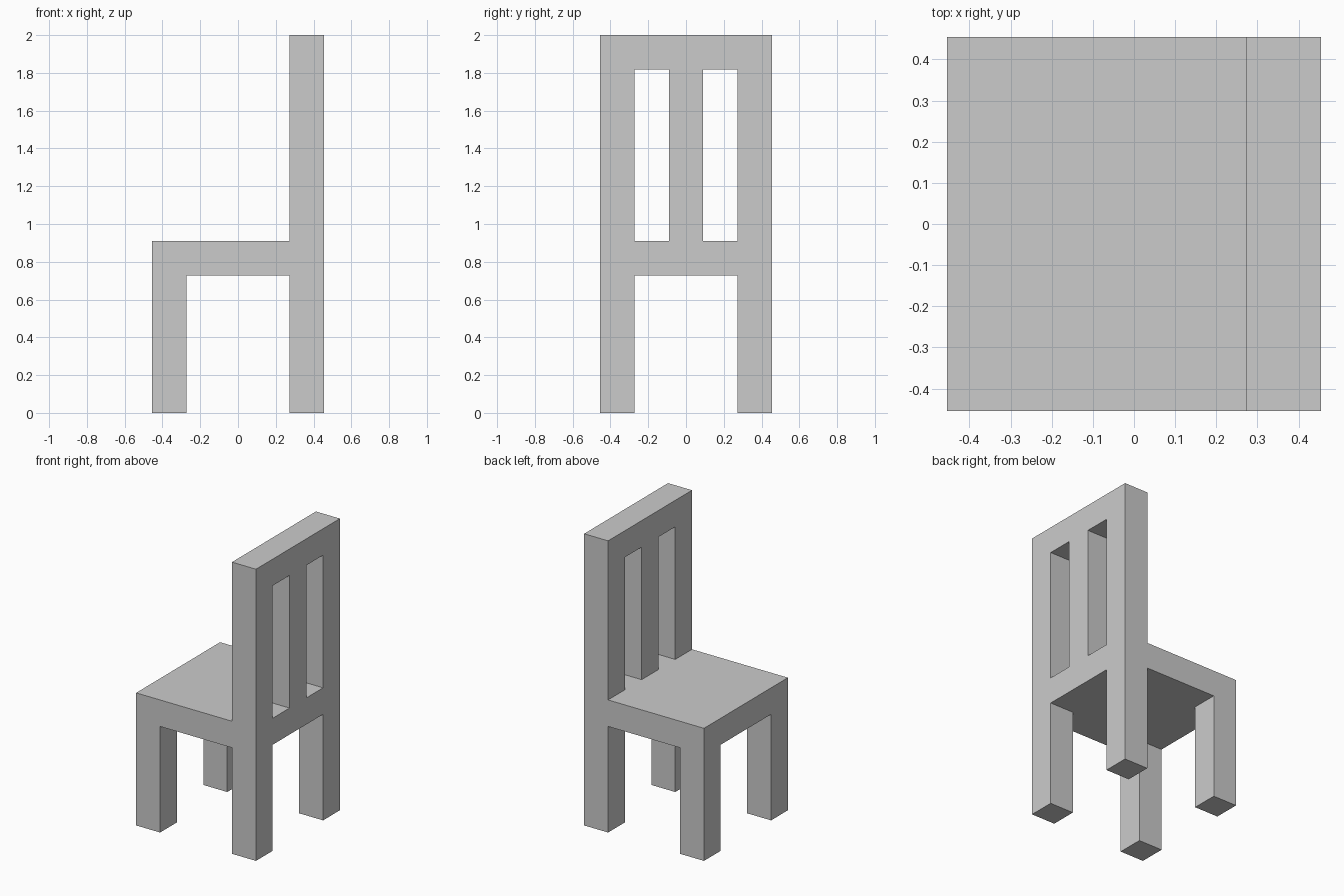
import bpy
import bmesh

if "Cube" in bpy.data.objects:
    bpy.data.objects.remove(bpy.data.objects["Cube"])

U = 2 / 11  # the chair sits on a grid: 5 units wide, 5 deep, 11 tall


def prism(name, profile, y0, y1):
    """Extrude an x-z profile (in grid units) from y0 to y1."""
    bm = bmesh.new()
    face = bm.faces.new([bm.verts.new((x * U, y0 * U, z * U)) for x, z in profile])
    new = bmesh.ops.extrude_face_region(bm, geom=[face])["geom"]
    verts = [g for g in new if isinstance(g, bmesh.types.BMVert)]
    bmesh.ops.translate(bm, verts=verts, vec=(0, (y1 - y0) * U, 0))
    bmesh.ops.recalc_face_normals(bm, faces=bm.faces)
    mesh = bpy.data.meshes.new(name)
    bm.to_mesh(mesh)
    bm.free()
    obj = bpy.data.objects.new(name, mesh)
    bpy.context.collection.objects.link(obj)
    return obj


def cut(target, name, x0, x1, y0, y1, z0, z1):
    """Subtract a box from the target with a live boolean."""
    box = prism(name, [(x0, z0), (x1, z0), (x1, z1), (x0, z1)], y0, y1)
    box.hide_render = True
    box.hide_set(True)
    mod = target.modifiers.new(name, "BOOLEAN")
    mod.operation = "DIFFERENCE"
    mod.solver = "EXACT"
    mod.object = box


# Side silhouette: front legs, seat, back legs and backrest in one solid
frame = prism("chair_frame", [
    (-2.5, 0), (-1.5, 0), (-1.5, 4), (1.5, 4), (1.5, 0),
    (2.5, 0), (2.5, 11), (1.5, 11), (1.5, 5), (-2.5, 5),
], -2.5, 2.5)

# Gap between left and right legs
cut(frame, "leg_gap_cutter", -3, 3, -1.5, 1.5, -1, 4)

# Two tall slots leave a centre slat in the backrest
for side, y in (("near", -1.5), ("far", 0.5)):
    cut(frame, f"{side}_back_slot_cutter", 1, 3, y, y + 1, 5, 10)
